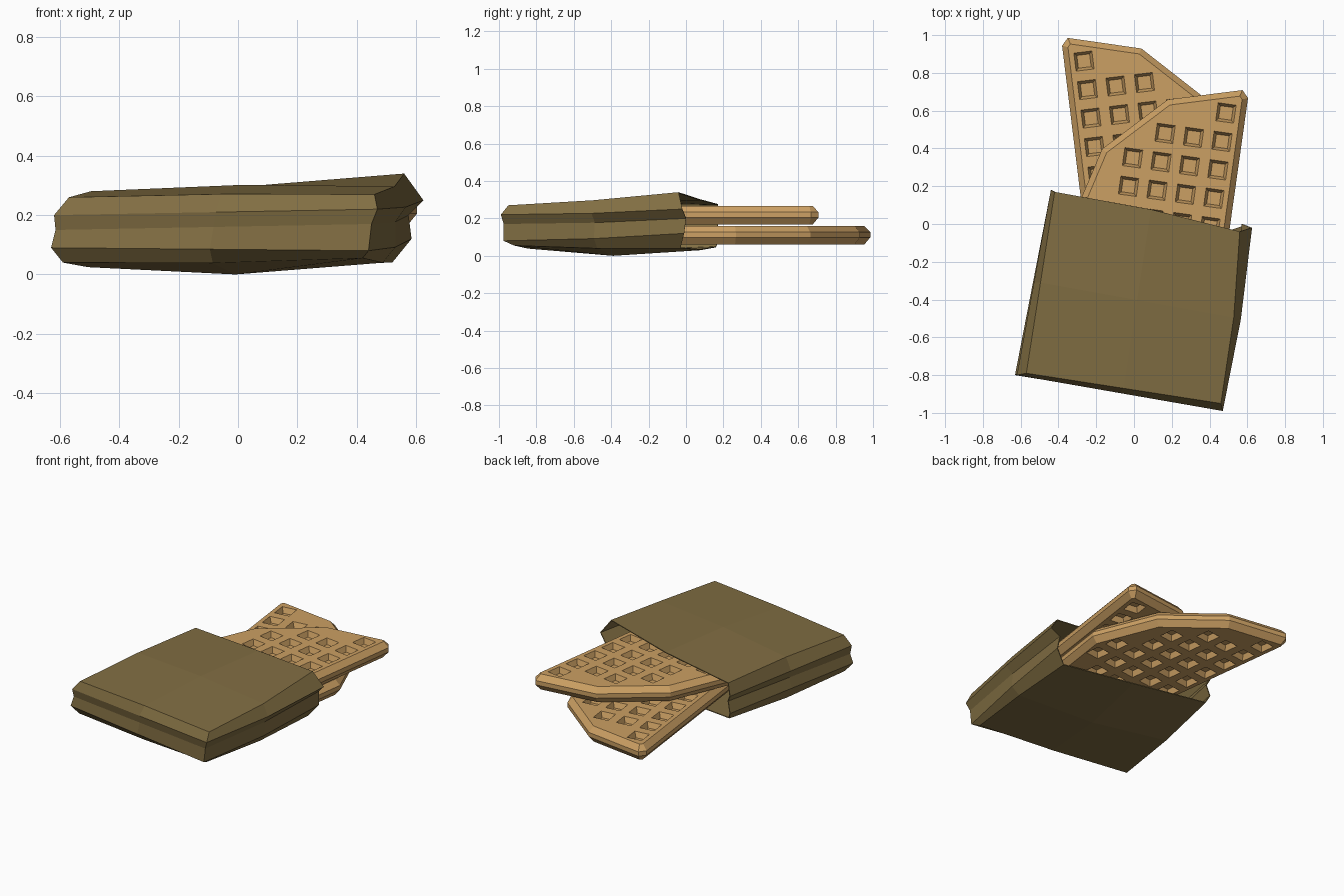
import bpy, bmesh, math
from mathutils import Vector, Matrix

if "Cube" in bpy.data.objects:
    bpy.data.objects.remove(bpy.data.objects["Cube"])


def material(name, color):
    m = bpy.data.materials.new(name)
    m.diffuse_color = (*color, 1)
    m.use_nodes = True
    m.node_tree.nodes["Principled BSDF"].inputs["Base Color"].default_value = m.diffuse_color
    return m


def finish(bm, name, mat=None):
    bmesh.ops.recalc_face_normals(bm, faces=bm.faces)
    me = bpy.data.meshes.new(name)
    bm.to_mesh(me)
    bm.free()
    ob = bpy.data.objects.new(name, me)
    bpy.context.collection.objects.link(ob)
    if mat:
        me.materials.append(mat)
    return ob


def loft(bm, rings):
    """Closed solid through stacked rings of equal length."""
    vs = [[bm.verts.new(p) for p in r] for r in rings]
    n = len(vs[0])
    for a, b in zip(vs, vs[1:]):
        for i in range(n):
            bm.faces.new((a[i], a[(i + 1) % n], b[(i + 1) % n], b[i]))
    bm.faces.new(vs[0])
    bm.faces.new(vs[-1])


def inset(poly, d):
    """Shrink a counter-clockwise convex outline by d."""
    out = []
    for i, p in enumerate(poly):
        a = (p - poly[i - 1]).normalized()
        b = (poly[(i + 1) % len(poly)] - p).normalized()
        na, nb = Vector((-a.y, a.x)), Vector((-b.y, b.x))
        out.append(p + (na + nb) * d / (1 + na.dot(nb)))
    return out


def inside(poly, p):
    return all((b - a).cross(p - a) >= 0 for a, b in zip(poly, poly[1:] + poly[:1]))


paper = material("paper", (0.22, 0.155, 0.055))
batter = material("waffle", (0.60, 0.35, 0.125))


# Waffles: half-round slabs with bevelled rims and pockets on both faces
def waffle(name, radius, center, z, turn, side):
    arc = [Vector((math.sin(t), math.cos(t))) * radius
           for t in (math.radians(30 * k) for k in range(1, 5))]
    tip = [Vector((0, radius - 0.045)), Vector((0.035, radius - 0.008))]
    outline = (tip + arc + [Vector((0, arc[-1].y))])[::-1]
    rim = inset(outline, 0.03)
    h = 0.1
    bm = bmesh.new()
    loft(bm, [[(*p, zz) for p in ring] for ring, zz in
              ((rim, 0), (outline, 0.038), (outline, 0.066), (rim, h))])
    slab = finish(bm, name, batter)

    field = inset(outline, 0.032)
    bm = bmesh.new()
    for i in range(6):
        for j in range(8):
            c = Vector((0.105 + 0.152 * i, radius - 0.14 - 0.152 * j))
            square = [Vector(s) for s in ((-1, -1), (1, -1), (1, 1), (-1, 1))]
            if not all(inside(field, c + s * 0.048) for s in square):
                continue
            for face, d in ((h, 1), (0, -1)):
                loft(bm, [[(*(c + s * w), face + d * dz) for s in square]
                          for w, dz in ((0.034, -0.034), (0.048, 0), (0.048, 0.02))])
    cutter = finish(bm, name + "_pockets", batter)
    cutter.hide_render = True
    mod = slab.modifiers.new("pockets", 'BOOLEAN')
    mod.operation = 'DIFFERENCE'
    mod.solver = 'EXACT'
    mod.object = cutter
    dg = bpy.context.evaluated_depsgraph_get()
    slab.data = bpy.data.meshes.new_from_object(slab.evaluated_get(dg))
    slab.modifiers.clear()
    bpy.data.objects.remove(cutter)

    slab.data.transform(Matrix.Translation((*center, z))
                        @ Matrix.Rotation(math.radians(turn), 4, 'Z')
                        @ Matrix.Diagonal((side, 1, 1, 1)))
    if side < 0:
        slab.data.flip_normals()


waffle("lower_waffle", 0.83, (-0.285, 0.165), 0.06, 7, 1)
waffle("upper_waffle", 0.84, (0.493, -0.12), 0.167, -8, -1)

# Paper bag: corner points per level (front left, front right, back right, back left)
levels = [
    [(-.57, -.79, .26), (.46, -.95, .27), (.56, -.04, .34), (-.42, .17, .277)],
    [(-.62, -.80, .20), (.47, -.99, .22), (.625, -.02, .25), (-.44, .18, .20)],
    [(-.615, -.79, .15), (.45, -.975, .17), (.575, 0, .20), (-.42, .17, .16)],
    [(-.63, -.80, .09), (.44, -.975, .08), (.585, -.01, .12), (-.44, .18, .09)],
    [(-.59, -.77, .04), (.42, -.92, .055), (.52, -.03, .04), (-.42, .16, .045)],
]
bm = bmesh.new()
walls = []
for k, lv in enumerate(levels):
    fl, fr, br, bl = map(Vector, lv)
    bulge = {0: Vector((0, 0, .012)), 4: Vector((0, 0, -.018))}.get(k, Vector())
    path = [bl, (bl + fl) / 2 + bulge, fl, (fl + fr) / 2 + bulge * .5, fr,
            (fr + br) / 2 + Vector((.018, 0, -.008)), br]
    walls.append([bm.verts.new(p) for p in path])
for a, b in zip(walls, walls[1:]):
    for i in range(6):
        bm.faces.new((a[i], a[i + 1], b[i + 1], b[i]))
# Top and bottom panels, two by two, open at the back
for w, mid_z, back_z in ((walls[0], .302, .302), (walls[-1], 0, .03)):
    bl, ml, fl, fm, fr, mr, br = w
    c = (ml.co + mr.co) / 2
    b = (bl.co + br.co) / 2
    mid = bm.verts.new((c.x, c.y, mid_z))
    back = bm.verts.new((b.x + .02, b.y + .012, back_z))
    for f in ((ml, fl, fm, mid), (mid, fm, fr, mr), (bl, ml, mid, back), (back, mid, mr, br)):
        bm.faces.new(f)
bag = finish(bm, "paper_bag", paper)
sheet = bag.modifiers.new("paper_thickness", 'SOLIDIFY')
sheet.thickness = 0.006
sheet.offset = -1
